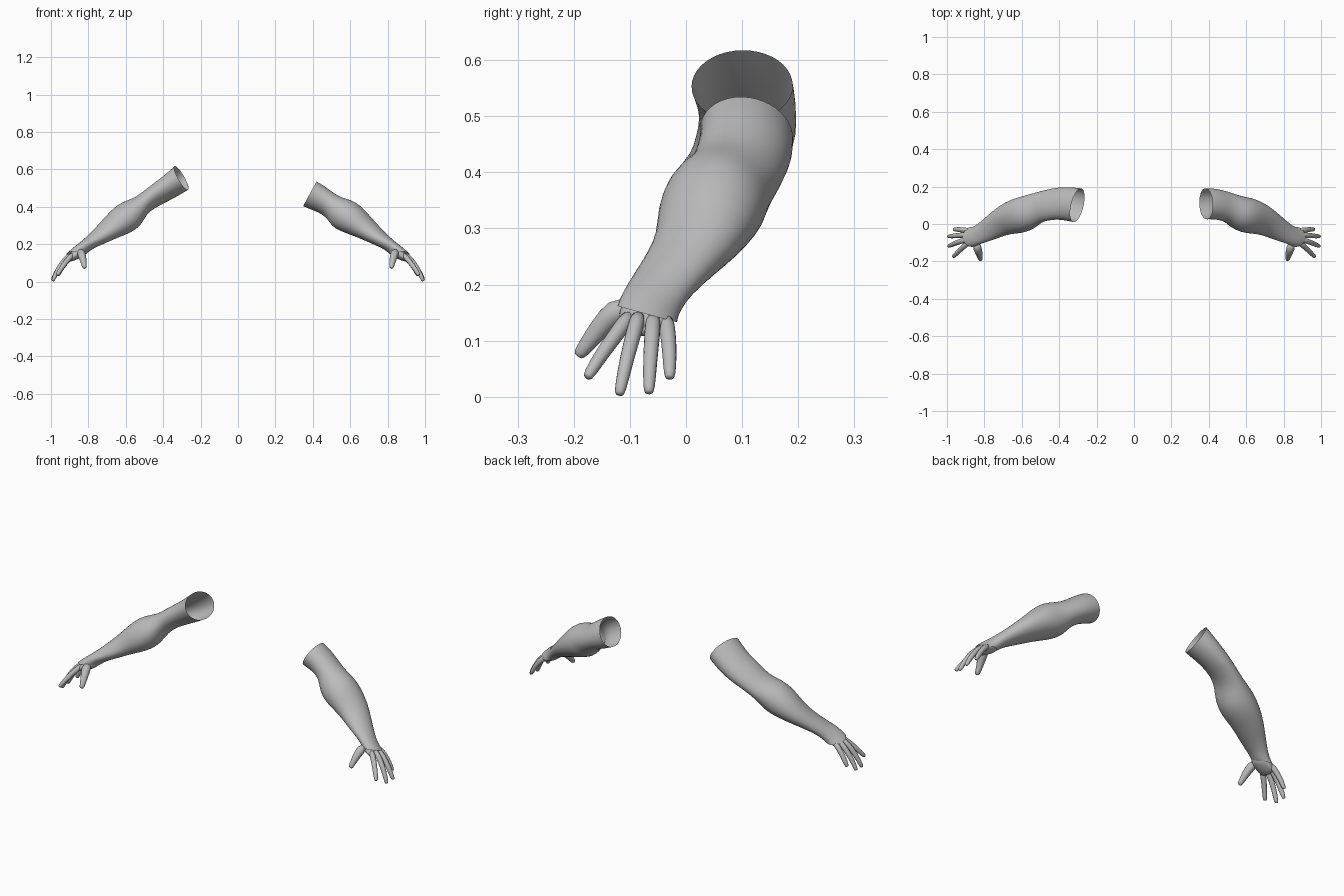
import bpy, bmesh, math
from mathutils import Vector

if "Cube" in bpy.data.objects:
    bpy.data.objects.remove(bpy.data.objects["Cube"])

skin = bpy.data.materials.new("plain grey")
skin.diffuse_color = (0.5, 0.5, 0.5, 1)
skin.use_nodes = True
skin.node_tree.nodes["Principled BSDF"].inputs["Base Color"].default_value = skin.diffuse_color


def loft(name, rings, side, caps=(False, False), levels=1):
    """Skin a row of vertex rings; side = -1 mirrors it to the other arm."""
    bm = bmesh.new()
    rows = [[bm.verts.new((p.x * side, p.y, p.z)) for p in r] for r in rings]
    n = len(rows[0])
    for a, b in zip(rows, rows[1:]):
        for i in range(n):
            j = (i + 1) % n
            bm.faces.new((a[i], a[j], b[j], b[i]))
    for cap, row in zip(caps, (rows[0], rows[-1])):
        if cap:
            bm.faces.new(row)
    bmesh.ops.recalc_face_normals(bm, faces=bm.faces)
    # make sure the normals of the open tubes point away from the axis
    mid = sum((v.co for v in rows[1]), Vector()) / n
    f = rows[1][0].link_faces[0]
    if f.normal.dot(rows[1][0].co - mid) < 0:
        bmesh.ops.reverse_faces(bm, faces=bm.faces)
    me = bpy.data.meshes.new(name)
    bm.to_mesh(me)
    bm.free()
    me.materials.append(skin)
    ob = bpy.data.objects.new(name, me)
    bpy.context.collection.objects.link(ob)
    me.polygons.foreach_set("use_smooth", [True] * len(me.polygons))
    sub = ob.modifiers.new("smooth", "SUBSURF")
    sub.levels = sub.render_levels = levels
    return ob


def oval_rings(centres, ups, widths, n=20):
    """Oval sections: 'ups' are half heights, widths run across the path."""
    rings = []
    for i, (c, u, w) in enumerate(zip(centres, ups, widths)):
        t = centres[min(i + 1, len(centres) - 1)] - centres[max(i - 1, 0)]
        across = t.cross(u).normalized() * w
        rings.append([c + across * math.cos(2 * math.pi * k / n)
                      + u * math.sin(2 * math.pi * k / n) for k in range(n)])
    return rings


def arm(name, stations, side):
    """Station: top x, top z, bottom x, bottom z, centre y, half width, lean."""
    cs = [Vector(((a + c) / 2, y, (b + d) / 2)) for a, b, c, d, y, w, l in stations]
    us = [Vector(((a - c) / 2, l, (b - d) / 2)) for a, b, c, d, y, w, l in stations]
    loft(name, oval_rings(cs, us, [s[5] for s in stations]), side)


def finger(name, pts, radii, side):
    pts = [Vector(p) for p in pts]
    # rounded tip
    d = (pts[-1] - pts[-2]).normalized()
    pts.append(pts[-1] + d * radii[-1] * 0.5)
    radii = list(radii) + [radii[-1] * 0.6]
    ups = []
    for i, r in enumerate(radii):
        t = (pts[min(i + 1, len(pts) - 1)] - pts[max(i - 1, 0)]).normalized()
        ups.append(t.cross(Vector((0.3, 1, 0.2))).normalized() * r)
    loft(name, oval_rings(pts, ups, radii, 8), side, (True, True))


# upper arm openings
right_arm = [
    (.418, .528, .352, .41, .108, .086, .03), (.455, .507, .388, .394, .108, .086, .028),
    (.489, .485, .425, .38, .103, .085, .022), (.543, .45, .468, .348, .09, .082, .014),
    (.59, .44, .49, .312, .072, .086, .002), (.628, .428, .52, .281, .055, .095, -.01)]
left_arm = [
    (.334, .618, .272, .49, .1, .094, .015), (.365, .587, .315, .466, .107, .093, .018),
    (.43, .532, .377, .434, .112, .09, .018), (.5, .486, .445, .4, .1, .086, .014),
    (.55, .446, .488, .36, .086, .084, .006), (.618, .43, .52, .297, .06, .095, -.008)]
# forearm from below the elbow to the slanted wrist cuff
forearm = [
    (.67, .388, .575, .26, .042, .097, -.018), (.72, .326, .65, .234, .025, .083, -.018),
    (.767, .276, .712, .205, -.007, .07, -.013), (.83, .223, .77, .178, -.042, .058, -.006),
    (.872, .188, .795, .163, -.058, .054, 0), (.9, .163, .808, .154, -.066, .055, 0),
    (.917, .147, .816, .148, -.069, .056, 0)]

fingers = {
    "index_finger": [(.878, -.097, .15), (.91, -.119, .118), (.94, -.149, .078), (.965, -.174, .038)],
    "middle_finger": [(.888, -.083, .15), (.927, -.092, .118), (.963, -.106, .066), (.989, -.118, .008)],
    "ring_finger": [(.888, -.058, .147), (.929, -.06, .113), (.964, -.064, .065), (.991, -.066, .011)],
    "little_finger": [(.88, -.036, .143), (.914, -.032, .113), (.942, -.029, .074), (.961, -.029, .037)]}

for label, upper, side in (("right", right_arm, 1), ("left", left_arm, -1)):
    arm(label + "_arm", upper + forearm, side)
    # palm, tucked into the cuff
    cs = [Vector(p) for p in ((.82, -.058, .178), (.85, -.068, .156), (.883, -.073, .133), (.91, -.075, .113))]
    ups = [Vector((.6, 0, .7)).normalized() * r for r in (.03, .032, .024, .013)]
    loft(label + "_palm", oval_rings(cs, ups, (.043, .05, .05, .042), 16), side, (True, True))
    for part, pts in fingers.items():
        finger(label + "_" + part, pts, (.016, .0155, .014, .0115), side)
    # thumb with its fleshy base
    finger(label + "_thumb", [(.855, -.078, .158), (.842, -.112, .163), (.833, -.141, .138),
                              (.825, -.169, .103), (.821, -.189, .077)],
           (.03, .029, .024, .0175, .0135), side)
